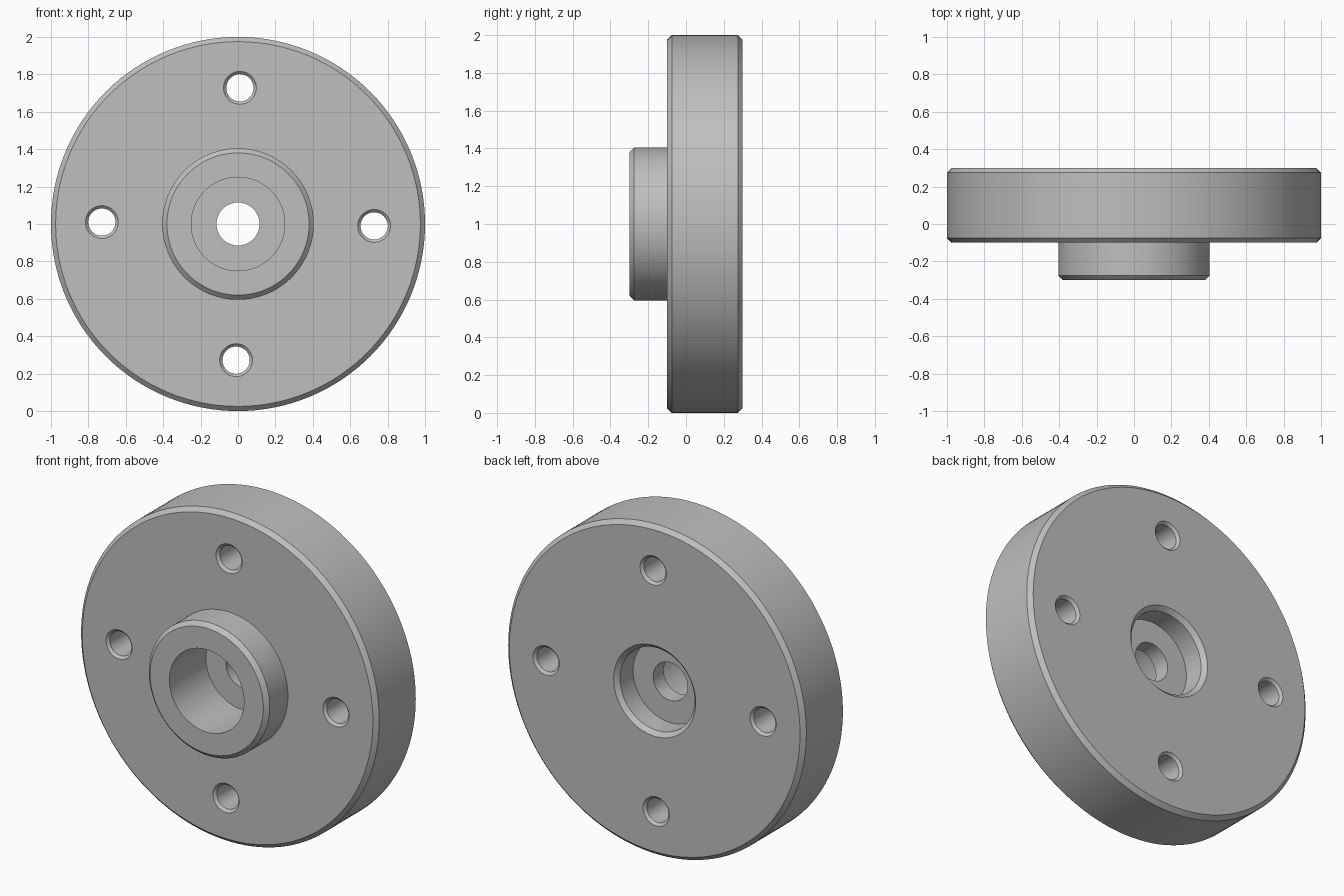
import bpy, bmesh, math
from mathutils import Vector

cube = bpy.data.objects.get("Cube")
if cube:
    bpy.data.objects.remove(cube, do_unlink=True)

grey = bpy.data.materials.new("machined grey")
grey.use_nodes = True
colour = (0.52, 0.52, 0.52, 1)
grey.diffuse_color = colour
grey.node_tree.nodes["Principled BSDF"].inputs["Base Color"].default_value = colour


def lathe(name, profile, centre, sides):
    """Spin a closed (radius, y) profile around an axis parallel to y."""
    bm = bmesh.new()
    verts = [bm.verts.new((r, y, 0)) for r, y in profile]
    edges = [bm.edges.new((v, verts[(i + 1) % len(verts)])) for i, v in enumerate(verts)]
    bmesh.ops.spin(bm, geom=verts + edges, cent=(0, 0, 0), axis=(0, 1, 0),
                   angle=math.tau, steps=sides)
    bmesh.ops.remove_doubles(bm, verts=bm.verts, dist=1e-5)
    # Drop the degenerate axis line of solid profiles
    loose = [e for e in bm.edges if not e.link_faces]
    bmesh.ops.delete(bm, geom=loose, context='EDGES')
    bmesh.ops.recalc_face_normals(bm, faces=bm.faces)
    bmesh.ops.translate(bm, verts=bm.verts, vec=centre)
    mesh = bpy.data.meshes.new(name)
    bm.to_mesh(mesh)
    bm.free()
    obj = bpy.data.objects.new(name, mesh)
    bpy.context.collection.objects.link(obj)
    mesh.materials.append(grey)
    return obj


# Main measurements
front, back, hub_front = -0.1, 0.3, -0.3
rim, hub, bore, shaft = 1.0, 0.405, 0.25, 0.115
web_front, web_back = 0.05, 0.15
c = 0.025
middle = Vector((0, 0, 1))

# Disc with hub, deep front bore, web with shaft hole, and chamfered rear recess
flange = lathe("hub_flange", [
    (shaft, web_front), (bore, web_front), (bore, hub_front),
    (hub - c, hub_front), (hub, hub_front + c), (hub, front),
    (rim - c, front), (rim, front + c), (rim, back - c), (rim - c, back),
    (bore + c, back), (bore, back - c), (bore, web_back), (shaft, web_back),
], middle, 128)

# Four bolt holes, countersunk on both faces
hole, sink, over = 0.073, 0.015, 0.02
wide = hole + sink + over
cutter_profile = [
    (0, front - over), (wide, front - over), (hole, front + sink),
    (hole, back - sink), (wide, back + over), (0, back + over),
]
for i in range(4):
    a = i * math.pi / 2 - math.radians(0.8)
    spot = middle + 0.728 * Vector((math.cos(a), 0, math.sin(a)))
    cutter = lathe("bolt_hole_cutter", cutter_profile, spot, 40)
    cutter.hide_render = True
    cut = flange.modifiers.new("bolt_hole", 'BOOLEAN')
    cut.operation, cut.solver, cut.object = 'DIFFERENCE', 'EXACT', cutter
    bpy.context.view_layer.objects.active = flange
    bpy.ops.object.modifier_apply(modifier=cut.name)
    bpy.data.objects.remove(cutter, do_unlink=True)

# Smooth curved walls, crisp edges
bpy.ops.object.select_all(action='DESELECT')
flange.select_set(True)
bpy.context.view_layer.objects.active = flange
bpy.ops.object.shade_smooth_by_angle(angle=math.radians(30))
